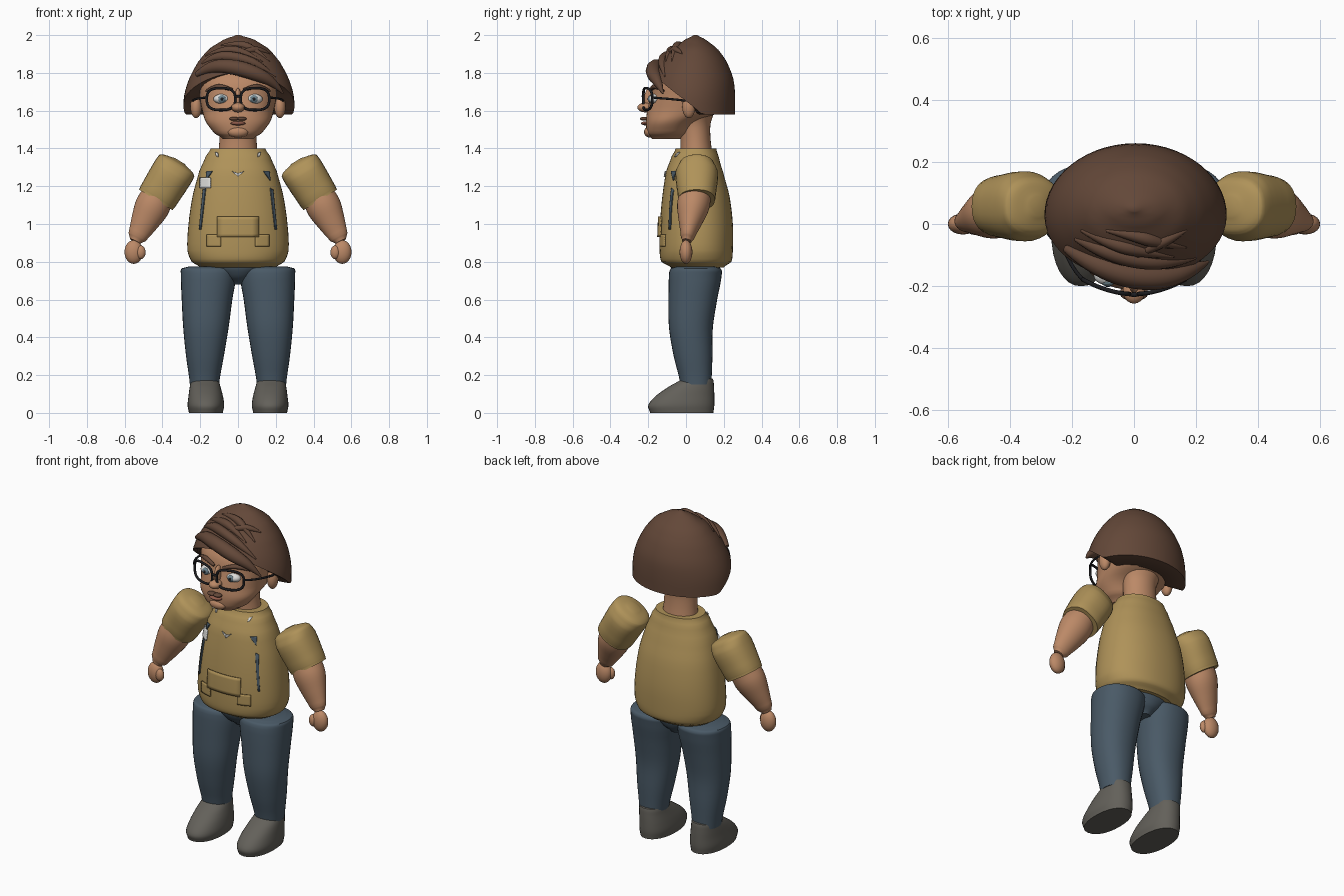
import bpy, bmesh, math
from mathutils import Vector, Matrix

if "Cube" in bpy.data.objects:
    bpy.data.objects.remove(bpy.data.objects["Cube"])


def mat(name, r, g, b):
    m = bpy.data.materials.new(name)
    m.diffuse_color = (r, g, b, 1)
    m.use_nodes = True
    m.node_tree.nodes["Principled BSDF"].inputs["Base Color"].default_value = m.diffuse_color
    return m


TAN = mat("tan_cloth", .43, .29, .10)
SKIN = mat("skin", .50, .25, .135)
HAIR = mat("brown_hair", .125, .064, .040)
BLUE = mat("slate_blue", .068, .102, .135)
GREY = mat("shoe_grey", .125, .118, .102)
BLACK = mat("black", .012, .012, .014)
WHITE = mat("white", .72, .72, .70)
LIP = mat("lip", .27, .10, .065)
IRIS = mat("iris", .16, .24, .28)


def finish(bm, name, material, angle=40):
    bmesh.ops.recalc_face_normals(bm, faces=bm.faces)
    me = bpy.data.meshes.new(name)
    bm.to_mesh(me)
    bm.free()
    me.materials.append(material)
    ob = bpy.data.objects.new(name, me)
    bpy.context.collection.objects.link(ob)
    bpy.ops.object.select_all(action='DESELECT')
    ob.select_set(True)
    bpy.context.view_layer.objects.active = ob
    bpy.ops.object.shade_smooth_by_angle(angle=math.radians(angle))
    return ob


def refine(rows, k=4):
    # smooth in-between sections; a row is (height, x0, x1, y0, y1)
    out = []
    for i in range(len(rows) - 1):
        a, b, c, d = (rows[min(max(j, 0), len(rows) - 1)] for j in range(i - 1, i + 3))
        for s in range(k):
            t = s / k
            row = [q + .5 * t * (r - p + t * (2*p - 5*q + 4*r - s4 + t * (3*(q - r) + s4 - p)))
                   for p, q, r, s4 in zip(a, b, c, d)]
            row[0] = b[0] + (c[0] - b[0]) * t
            out.append(row)
    return out + [list(rows[-1])]


def section(dense, z):
    for a, b in zip(dense, dense[1:]):
        if z <= b[0]:
            t = max(0, (z - a[0]) / (b[0] - a[0]))
            return [p + (q - p) * t for p, q in zip(a, b)]
    return dense[-1]


def ring_point(row, ang, n=2.0, scale=1):
    z, x0, x1, y0, y1 = row
    c, s = math.cos(ang), math.sin(ang)
    f = lambda v: math.copysign(abs(v) ** (2 / n), v)
    return Vector(((x0 + x1) / 2 + (x1 - x0) / 2 * f(c) * scale,
                   (y0 + y1) / 2 + (y1 - y0) / 2 * f(s) * scale, z))


def front_y(dense, x, z, n=2.0):
    _, x0, x1, y0, y1 = section(dense, z)
    u = min(1, abs(x - (x0 + x1) / 2) / ((x1 - x0) / 2))
    return (y0 + y1) / 2 - (y1 - y0) / 2 * (1 - u ** n) ** (1 / n)


def skin_rings(bm, rings):
    vs = [[bm.verts.new(p) for p in r] for r in rings]
    for a, b in zip(vs, vs[1:]):
        for i in range(len(a)):
            j = (i + 1) % len(a)
            bm.faces.new((a[i], a[j], b[j], b[i]))
    bm.faces.new(vs[0])
    bm.faces.new(vs[-1])


def loft(name, rows, material, n=2.0, mtx=None, side=1, seg=32):
    bm = bmesh.new()
    skin_rings(bm, [[ring_point(r, 2 * math.pi * i / seg, n) for i in range(seg)] for r in refine(rows)])
    if mtx:
        bm.transform(mtx)
    bm.transform(Matrix.Diagonal((side, 1, 1, 1)))
    return finish(bm, name, material)


def ball(name, loc, size, material, seg=20):
    bm = bmesh.new()
    bmesh.ops.create_uvsphere(bm, u_segments=seg, v_segments=seg // 2 + 2, radius=1)
    bm.transform(Matrix.Translation(loc) @ Matrix.Diagonal((*size, 1)))
    return finish(bm, name, material, 60)


def tube(name, pts, depth, material, closed=False):
    # pts: (x, y, z, radius factor)
    cu = bpy.data.curves.new(name, 'CURVE')
    cu.dimensions = '3D'
    cu.bevel_depth, cu.bevel_resolution, cu.use_fill_caps = depth, 3, True
    sp = cu.splines.new('NURBS')
    sp.points.add(len(pts) - 1)
    for p, (x, y, z, r) in zip(sp.points, pts):
        p.co, p.radius = (x, y, z, 1), r
    sp.order_u, sp.resolution_u = 3, 6
    sp.use_cyclic_u, sp.use_endpoint_u = closed, not closed
    cu.materials.append(material)
    ob = bpy.data.objects.new(name, cu)
    bpy.context.collection.objects.link(ob)


def along(a, b):
    # frame whose local z runs from a to b, local y stays near world y
    z = (Vector(b) - Vector(a)).normalized()
    x = Vector((0, 1, 0)).cross(z).normalized()
    m = Matrix((x, z.cross(x), z)).transposed().to_4x4()
    return Matrix.Translation(a) @ m


def limb(t, r, ry=None):
    ry = ry or r
    return (t, -r, r, -ry, ry)


# torso
torso = [(.77, -.20, .20, -.08, .20), (.80, -.245, .245, -.13, .24), (.86, -.268, .268, -.14, .248),
         (1.0, -.262, .262, -.138, .248), (1.15, -.24, .24, -.125, .23), (1.28, -.205, .205, -.105, .195),
         (1.36, -.17, .17, -.075, .172), (1.40, -.145, .145, -.055, .16)]
loft("shirt", torso, TAN, 2.2, seg=48)
torso_d = refine(torso)


def patch(name, corners, material, off):
    # thin plate hugging the shirt front; corners (x, z) run around the quad
    bm = bmesh.new()
    a, b, c, d = (Vector(p) for p in corners)
    g = []
    for i in range(7):
        for j in range(7):
            p = a.lerp(b, i / 6).lerp(d.lerp(c, i / 6), j / 6)
            g.append(bm.verts.new((p.x, front_y(torso_d, p.x, p.y, 2.2) - off, p.y)))
    for i in range(6):
        for j in range(6):
            k = i * 7 + j
            bm.faces.new((g[k], g[k + 7], g[k + 8], g[k + 1]))
    ob = finish(bm, name, material)
    md = ob.modifiers.new("thickness", 'SOLIDIFY')
    md.thickness, md.offset = .008, 0


# pouch, collar, straps and badge
patch("front_pouch", [(-.11, .93), (.11, .93), (.11, 1.04), (-.11, 1.04)], TAN, .008)
patch("badge", [(-.20, 1.19), (-.145, 1.19), (-.145, 1.245), (-.20, 1.245)], WHITE, .008)
for s in (-1, 1):
    patch("pouch_wing", [(.09*s, .88), (.165*s, .88), (.165*s, .945), (.09*s, .945)], TAN, .005)
    patch("strap_upper", [(.155*s, 1.25), (.17*s, 1.23), (.165*s, 1.28), (.135*s, 1.28)], BLUE, .003)
    patch("strap_lower", [(.195*s, .97), (.205*s, .97), (.185*s, 1.18), (.17*s, 1.19)], BLUE, .003)
    patch("collar_tip", [(0, 1.25), (.01*s, 1.26), (.032*s, 1.28), (0, 1.268)], WHITE, .004)
    patch("collar_corner", [(.105*s, 1.355), (.115*s, 1.36), (.12*s, 1.38), (.105*s, 1.375)], WHITE, .004)

# pelvis and neck
loft("pelvis", [(.68, -.04, .04, 0, .12), (.72, -.10, .10, -.05, .16), (.77, -.17, .17, -.08, .18),
                (.84, -.18, .18, -.08, .18)], BLUE)
loft("neck", [(1.36, -.105, .105, -.03, .14), (1.45, -.098, .098, -.03, .13), (1.53, -.10, .10, -.04, .13),
              (1.60, -.12, .12, -.05, .15)], SKIN)

for s in (-1, 1):
    # legs and shoes
    loft("trouser_leg", [(.15, .10, .255, -.03, .135), (.30, .075, .275, -.065, .14), (.45, .05, .29, -.09, .142),
                         (.60, .03, .298, -.093, .165), (.74, .008, .303, -.09, .19), (.765, .015, .298, -.08, .183),
                         (.775, .05, .26, -.05, .15)], BLUE, 2.2, side=s)
    loft("shoe", [(0, .08, .26, -.19, .145), (.04, .073, .267, -.20, .15), (.09, .08, .262, -.16, .15),
                  (.14, .093, .255, -.09, .148), (.18, .105, .245, -.02, .143), (.19, .13, .22, .02, .12)],
         GREY, 2.2, side=s)
    # arms
    loft("sleeve", [limb(-.022, .03), limb(-.008, .085, .075), limb(.006, .108, .092), limb(.06, .112, .113),
                    limb(.2, .107, .1), limb(.22, .104, .096)], TAN, 2.3,
         along((.32, .057, 1.315), (.435, .057, 1.128)), s)
    loft("forearm", [limb(0, .085), limb(.08, .092, .085), limb(.17, .074, .062), limb(.26, .05, .036),
                     limb(.285, .03, .025)], SKIN, 2, along((.42, .05, 1.16), (.55, .002, .90)), s)
    ball("hand", (.552*s, 0, .852), (.049, .034, .063), SKIN)
    ball("thumb", (.515*s, -.014, .85), (.026, .021, .036), SKIN)

# head
head = [(1.45, -.08, .08, -.18, -.03), (1.48, -.125, .125, -.205, .01), (1.54, -.17, .17, -.212, .06),
        (1.60, -.19, .19, -.205, .19), (1.68, -.205, .205, -.185, .20), (1.76, -.21, .21, -.165, .20),
        (1.84, -.16, .16, -.10, .16), (1.90, -.08, .08, -.02, .10)]
loft("head", head, SKIN, 2.2, seg=40)
head_d = refine(head)
ball("nose_tip", (0, -.215, 1.617), (.036, .042, .026), SKIN)
ball("nose_bridge", (0, -.19, 1.66), (.018, .032, .06), SKIN)
ball("chin", (0, -.19, 1.487), (.055, .032, .03), SKIN)
ball("lower_lip", (0, -.212, 1.533), (.04, .026, .011), LIP)

# face features
for s in (-1, 1):
    ball("ear", (.222*s, .015, 1.62), (.03, .035, .06), SKIN)
    ball("eye", (.088*s, -.165, 1.662), (.042, .032, .026), WHITE)
    ball("iris", (.085*s, -.190, 1.662), (.02, .011, .02), IRIS)
    ball("pupil", (.085*s, -.197, 1.662), (.009, .007, .009), BLACK)
    ball("moustache", (.02*s, -.222, 1.557), (.026, .022, .010), HAIR)
    tube("eyebrow", [(x*s, front_y(head_d, x, z, 2.2) - .008, z, r) for x, z, r in
                     ((.03, 1.71, .6), (.07, 1.725, 1), (.12, 1.73, 1), (.17, 1.705, .4))], .013, HAIR)
    rim = []
    for i in range(20):
        p = ring_point((0, .014, .166, 1.603, 1.72), i * math.pi / 10, 2.8)
        rim.append((p.x*s, -.226 + .05 * (p.x / .17) ** 2, p.y, 1))
    tube("glasses_rim", rim, .007, BLACK, True)
    tube("glasses_arm", [(.164*s, -.18, 1.67, 1), (.195*s, -.15, 1.667, 1), (.235*s, -.06, 1.66, 1),
                         (.24*s, .02, 1.65, 1)], .006, BLACK)
tube("glasses_bridge", [(-.018, -.225, 1.672, 1), (0, -.232, 1.68, 1), (.018, -.225, 1.672, 1)], .007, BLACK)

# hair cap with a rim that rises toward the forehead
cap = refine([(1.58, -.29, .30, -.21, .26), (1.68, -.285, .295, -.21, .26), (1.77, -.258, .268, -.19, .25),
              (1.86, -.21, .22, -.14, .215), (1.93, -.15, .16, -.075, .165), (1.98, -.07, .08, .0, .10),
              (2.0, -.012, .012, .04, .06)])
SEG = 56
angles = [2 * math.pi * i / SEG for i in range(SEG)]
rims = [1.58 + .22 * max(0, (.25 - math.sin(a)) / 1.25) ** .9 for a in angles]
rings = [[ring_point(section(cap, z), a, 2, .6) for a, z in zip(angles, rims)]]
for k in range(21):
    t = 1 - (1 - k / 20) ** 1.4
    rings.append([ring_point(section(cap, z + (2 - z) * t), a) for a, z in zip(angles, rims)])
bm = bmesh.new()
skin_rings(bm, rings)
finish(bm, "hair_cap", HAIR, 50)

# swept fringe and strands lying on the cap: (x, z, radius)
locks = [
    ("fringe", .012, [(-.22, 1.79, .3), (-.15, 1.835, .8), (-.03, 1.835, 1), (.09, 1.80, 1), (.19, 1.75, .6),
                      (.24, 1.69, .1)], .042),
    ("strand", 0, [(-.19, 1.85, .2), (-.12, 1.89, 1), (0, 1.885, 1), (.12, 1.84, .8), (.20, 1.78, .1)], .028),
    ("strand", 0, [(-.17, 1.89, .2), (-.08, 1.925, 1), (.03, 1.915, 1), (.13, 1.86, .1)], .024),
    ("strand", 0, [(-.09, 1.945, .2), (0, 1.955, 1), (.08, 1.93, 1), (.17, 1.86, .1)], .022),
    ("strand", 0, [(-.02, 1.885, .2), (.06, 1.925, 1), (.13, 1.92, .8), (.17, 1.90, .1)], .02)]
for name, off, pts, depth in locks:
    tube("hair_" + name, [(x, front_y(cap, x, z) - off, z, r) for x, z, r in pts], depth, HAIR)
